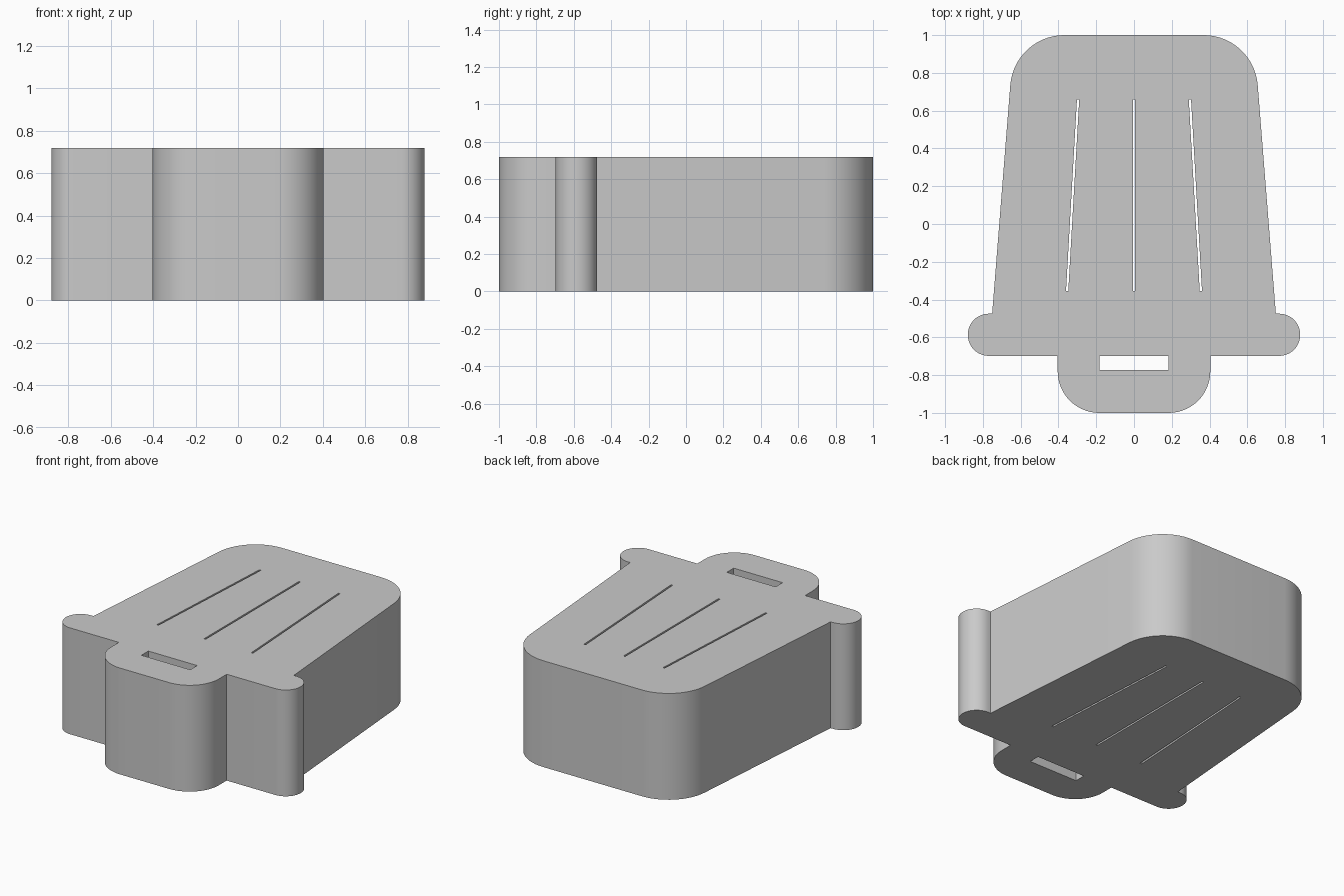
import bpy, bmesh
from math import radians, tan, sin
from mathutils import Vector

HEIGHT = 0.72

cube = bpy.data.objects.get("Cube")
if cube:
    bpy.data.objects.remove(cube)


def round_corner(prev, corner, nxt, radius, steps=14):
    """Arc points that replace one corner of a profile."""
    p, c, n = Vector(prev), Vector(corner), Vector(nxt)
    a, b = (p - c).normalized(), (n - c).normalized()
    half = a.angle(b) / 2
    centre = c + (a + b).normalized() * radius / sin(half)
    start = (c + a * radius / tan(half) - centre).normalized()
    end = (c + b * radius / tan(half) - centre).normalized()
    return [centre + start.slerp(end, i / steps) * radius for i in range(steps + 1)]


def outline():
    """Left half of the bin silhouette, rounded and mirrored."""
    corners = [  # x, y, corner radius
        (0.0, -1.0, 0),
        (0.404, -1.0, 0.22),    # lid handle
        (0.404, -0.698, 0),
        (0.88, -0.698, 0.111),  # lid rim end
        (0.88, -0.475, 0.111),
        (0.751, -0.475, 0),     # tapered body
        (0.634, 1.0, 0.287),
        (0.0, 1.0, 0),
    ]
    half = []
    for i, (x, y, r) in enumerate(corners):
        if r:
            half += round_corner(corners[i - 1][:2], (x, y), corners[i + 1][:2], r)
        elif x:
            half.append(Vector((x, y)))
    return half + [Vector((-p.x, p.y)) for p in reversed(half)]


def slot(start, end, width):
    """Narrow straight opening between two points."""
    a, b = Vector(start), Vector(end)
    d = (b - a).normalized()
    side = Vector((-d.y, d.x)) * width / 2
    return [a + side, a - side, b - side, b + side]


# Silhouette with a handle slot and three body slits
loops = [outline(), slot((-0.183, -0.735), (0.183, -0.735), 0.074)]
for s in (-1, 0, 1):
    loops.append(slot((s * 0.354, -0.355), (s * 0.296, 0.66), 0.012))

bm = bmesh.new()
for loop in loops:
    verts = [bm.verts.new((p.x, p.y, 0)) for p in loop]
    for i, v in enumerate(verts):
        bm.edges.new((verts[i - 1], v))
bmesh.ops.triangle_fill(bm, edges=bm.edges[:], use_beauty=True, normal=(0, 0, 1))

# Thickness
result = bmesh.ops.extrude_face_region(bm, geom=bm.faces[:], use_keep_orig=True)
top = [g for g in result["geom"] if isinstance(g, bmesh.types.BMVert)]
bmesh.ops.translate(bm, verts=top, vec=(0, 0, HEIGHT))
bmesh.ops.recalc_face_normals(bm, faces=bm.faces[:])

mesh = bpy.data.meshes.new("bin_shape")
bm.to_mesh(mesh)
bm.free()
body = bpy.data.objects.new("bin_shape", mesh)
bpy.context.collection.objects.link(body)

# Plain grey
grey = bpy.data.materials.new("plain_grey")
grey.use_nodes = True
colour = (0.59, 0.59, 0.59, 1)
grey.diffuse_color = colour
grey.node_tree.nodes["Principled BSDF"].inputs["Base Color"].default_value = colour
mesh.materials.append(grey)

bpy.context.view_layer.objects.active = body
body.select_set(True)
bpy.ops.object.shade_smooth_by_angle(angle=radians(30))
